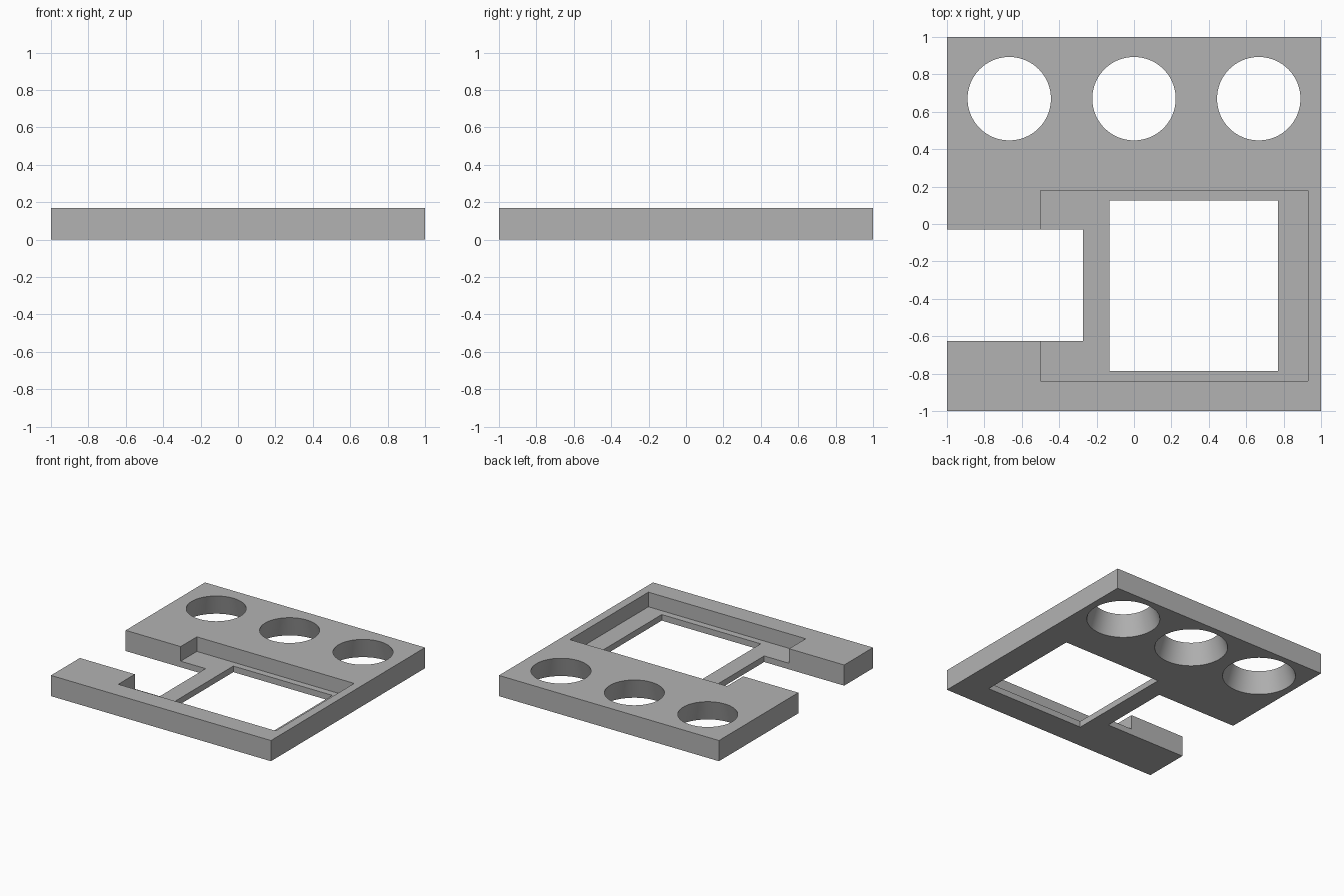
import bpy

if "Cube" in bpy.data.objects:
    bpy.data.objects.remove(bpy.data.objects["Cube"])

TOP = 0.17      # plate thickness
FLOOR = 0.05    # height of the pocket floor

grey = bpy.data.materials.new("light grey")
grey.diffuse_color = (0.45, 0.45, 0.45, 1)
grey.use_nodes = True
grey.node_tree.nodes["Principled BSDF"].inputs["Base Color"].default_value = grey.diffuse_color


def box(name, x0, x1, y0, y1, z0, z1):
    bpy.ops.mesh.primitive_cube_add(
        size=1, location=((x0 + x1) / 2, (y0 + y1) / 2, (z0 + z1) / 2))
    ob = bpy.context.object
    ob.name = name
    ob.scale = (x1 - x0, y1 - y0, z1 - z0)
    bpy.ops.object.transform_apply(location=True, rotation=False, scale=True)
    ob.data.materials.append(grey)
    return ob


def tapered_hole(name, x, y, r_bottom, r_top):
    # Extend the cone past both faces while keeping its slope
    extra = 0.02
    slope = (r_top - r_bottom) / TOP
    bpy.ops.mesh.primitive_cone_add(
        vertices=96, radius1=r_bottom - slope * extra, radius2=r_top + slope * extra,
        depth=TOP + 2 * extra, location=(x, y, TOP / 2))
    ob = bpy.context.object
    ob.name = name
    ob.data.materials.append(grey)
    return ob


# Main plate
plate = box("plate", -1, 1, -1, 1, 0, TOP)

# Recess, window through its floor, open slot on the left, three tapered holes
cutters = [
    box("pocket_cutter", -0.50, 0.93, -0.84, 0.18, FLOOR, TOP + 0.1),
    box("window_cutter", -0.13, 0.77, -0.785, 0.125, -0.1, TOP + 0.2),
    box("slot_cutter", -1.1, -0.273, -0.625, -0.03, -0.1, TOP + 0.3),
]
for i in (-1, 0, 1):
    cutters.append(tapered_hole("hole_cutter", i * 0.667, 0.67, 0.275, 0.223))

# Cut the plate, then discard the cutters
bpy.ops.object.select_all(action='DESELECT')
plate.select_set(True)
bpy.context.view_layer.objects.active = plate
for c in cutters:
    c.hide_render = True
    mod = plate.modifiers.new("cut", 'BOOLEAN')
    mod.operation = 'DIFFERENCE'
    mod.solver = 'EXACT'
    mod.object = c
    bpy.ops.object.modifier_apply(modifier=mod.name)
for c in cutters:
    bpy.data.objects.remove(c, do_unlink=True)

# Smooth hole walls, sharp edges elsewhere
bpy.ops.object.shade_smooth_by_angle(angle=0.5)
